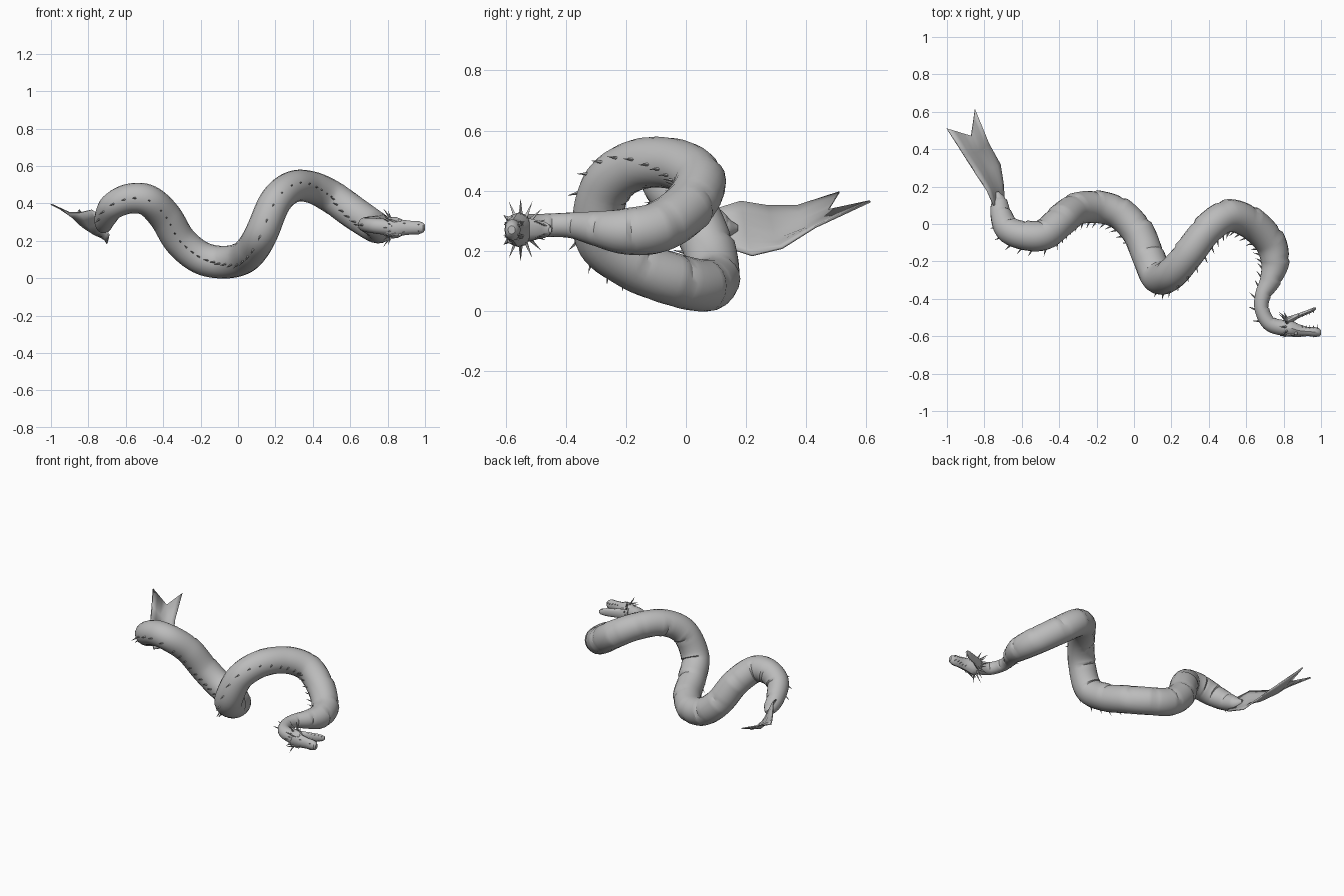
import bpy, bmesh, math
from mathutils import Vector, Matrix

cube = bpy.data.objects.get("Cube")
if cube:
    bpy.data.objects.remove(cube)

grey = bpy.data.materials.new("scale grey")
grey.use_nodes = True
colour = (0.5, 0.5, 0.5, 1)
grey.diffuse_color = colour
grey.node_tree.nodes["Principled BSDF"].inputs["Base Color"].default_value = colour

# Spine path from tail to head: x, y, z, radius
PATH = [
    (-.735, .17, .275, .012), (-.72, .12, .28, .042), (-.71, .05, .32, .058),
    (-.67, -.03, .385, .072), (-.58, -.06, .425, .08), (-.48, -.055, .415, .084),
    (-.39, .02, .33, .088), (-.31, .08, .2, .088), (-.2, .093, .11, .088),
    (-.08, .06, .085, .087), (.02, -.04, .105, .088), (.08, -.18, .16, .088),
    (.13, -.285, .25, .088), (.2, -.265, .41, .086), (.29, -.16, .487, .085),
    (.39, -.03, .487, .085), (.5, .045, .435, .088), (.62, .01, .35, .088),
    (.725, -.09, .28, .085), (.755, -.2, .265, .077), (.73, -.3, .275, .058),
    (.69, -.38, .285, .043), (.685, -.46, .285, .039), (.73, -.535, .28, .041),
    (.83, -.56, .27, .044),
]
STEPS = 8
SIDES = 20


def finish(bm, name, angle=35):
    bmesh.ops.recalc_face_normals(bm, faces=bm.faces)
    mesh = bpy.data.meshes.new(name)
    bm.to_mesh(mesh)
    bm.free()
    obj = bpy.data.objects.new(name, mesh)
    bpy.context.collection.objects.link(obj)
    mesh.materials.append(grey)
    bpy.ops.object.select_all(action='DESELECT')
    obj.select_set(True)
    bpy.context.view_layer.objects.active = obj
    bpy.ops.object.shade_smooth_by_angle(angle=math.radians(angle))
    return obj


def loft(name, rings, angle=35):
    bm = bmesh.new()
    loops = [[bm.verts.new(p) for p in ring] for ring in rings]
    for a, b in zip(loops, loops[1:]):
        for i in range(len(a)):
            j = (i + 1) % len(a)
            bm.faces.new((a[i], a[j], b[j], b[i]))
    bm.faces.new(loops[0])
    bm.faces.new(loops[-1])
    return finish(bm, name, angle)


def spike(bm, base, tip, width, sides=5):
    base, tip = Vector(base), Vector(tip)
    axis = tip - base
    matrix = axis.to_track_quat('Z', 'Y').to_matrix().to_4x4()
    matrix.translation = (base + tip) / 2
    bmesh.ops.create_cone(bm, cap_ends=True, segments=sides, radius1=width,
                          radius2=0, depth=axis.length, matrix=matrix)


def sample(points):
    """Smooth curve through the points, evenly divided between them."""
    pts = [Vector(p) for p in points]
    pts = [2 * pts[0] - pts[1]] + pts + [2 * pts[-1] - pts[-2]]
    out = []
    for a, b, c, d in zip(pts, pts[1:], pts[2:], pts[3:]):
        for k in range(STEPS):
            t = k / STEPS
            out.append(b + (c - a) * t / 2 + (2 * a - 5 * b + 4 * c - d) * t * t / 2
                       + (3 * b - a - 3 * c + d) * t ** 3 / 2)
    return out + [pts[-2]]


# Frames along the spine; the back of the animal is turned to the front
curve = sample(PATH)
centres = [p.to_3d() for p in curve]
frames = []
for i, p in enumerate(centres):
    tangent = (centres[min(i + 1, len(centres) - 1)] - centres[max(i - 1, 0)]).normalized()
    lean = max(0, 1 - i / (4 * STEPS))
    if i > 16 * STEPS:
        lean = math.sin(math.pi * (i - 16 * STEPS) / (8 * STEPS)) * 2
    back = Vector((-lean, -1, 0))
    back = (back - tangent * back.dot(tangent)).normalized()
    frames.append((p, tangent, back, tangent.cross(back), curve[i].w))

# Body with overlapping belly plates
rings = []
for i, (p, tangent, back, side, r) in enumerate(frames):
    ring = []
    for k in range(SIDES):
        a = math.tau * k / SIDES
        belly = max(0, -math.cos(a) - 0.3)
        notch = (0, 0.02, 0.04, 0.05, 0.06, 0.07, 0.08, 0.16)[i % 8] * belly
        ring.append(p + r * (1 - notch) * (back * math.cos(a) + side * math.sin(a)))
    rings.append(ring)
loft("body", rings, 30)

# Row of spines down the back
bm = bmesh.new()
travelled = 0
for (p, tangent, back, side, r), prev in zip(frames[STEPS * 2:-STEPS], frames[STEPS * 2 - 1:]):
    travelled += (p - prev[0]).length
    if travelled > 0.05:
        travelled = 0
        root = p + back * r * 0.95
        spike(bm, root, root + back * 0.034 - tangent * 0.02, 0.006, 4)
finish(bm, "back_spines")

# Forked, cupped tail fin: left edge, right edge, sag of the middle
FIN = [
    ((-.75, .1, .34), (-.69, .08, .23), (0, 0, 0)),
    ((-.785, .18, .365), (-.7, .22, .185), (.01, 0, -.03)),
    ((-.845, .27, .35), (-.715, .32, .21), (.01, 0, -.045)),
    ((-.91, .37, .35), (-.775, .43, .28), (.01, -.01, -.04)),
    ((-1, .51, .395), (-.85, .613, .365), (.055, -.09, -.045)),
]
bm = bmesh.new()
COLS = 6
rows = []
for left, right, sag in FIN:
    row = []
    for k in range(COLS + 1):
        t = k / COLS
        tent = 1 - abs(2 * t - 1)
        row.append(bm.verts.new(Vector(left).lerp(Vector(right), t) + Vector(sag) * tent))
    rows.append(row)
for a, b in zip(rows, rows[1:]):
    for k in range(COLS):
        bm.faces.new((a[k], a[k + 1], b[k + 1], b[k]))
fin = finish(bm, "tail_fin")
thick = fin.modifiers.new("thickness", 'SOLIDIFY')
thick.thickness = 0.008
thick.offset = 0

# Head: lofts along x, mirrored about the height of the eyes
EYE_Z = 0.27


def head_loft(name, sections):
    rings = []
    for x, y, deep, wide in sections:
        rings.append([(x, y + deep * math.cos(math.tau * k / 12),
                       EYE_Z + wide * math.sin(math.tau * k / 12)) for k in range(12)])
    loft(name, rings)


head_loft("skull_and_snout", [
    (.77, -.55, .03, .035), (.81, -.555, .045, .058), (.85, -.56, .043, .056),
    (.88, -.57, .034, .042), (.93, -.575, .024, .036), (.965, -.577, .027, .036),
    (.99, -.58, .022, .026), (1, -.58, .012, .014)])
head_loft("lower_jaw", [
    (.8, -.53, .025, .04), (.84, -.51, .02, .036), (.88, -.49, .013, .03),
    (.93, -.47, .011, .027), (.96, -.458, .011, .02), (.972, -.452, .005, .01)])

bm = bmesh.new()
for s in (-1, 1):
    place = Matrix.Translation((.865, -.583, EYE_Z + s * .036))
    bmesh.ops.create_uvsphere(bm, u_segments=10, v_segments=6, radius=0.011, matrix=place)
finish(bm, "eyes")

# Horns over the eyes and nostril bumps
bm = bmesh.new()
for s in (-1, 1):
    spike(bm, (.85, -.585, EYE_Z + s * .03), (.79, -.607, EYE_Z + s * .05), .011)
    spike(bm, (.975, -.585, EYE_Z + s * .016), (.96, -.607, EYE_Z + s * .018), .009)
    spike(bm, (.9, -.585, EYE_Z + s * .02), (.88, -.605, EYE_Z + s * .025), .008)
finish(bm, "horns")

# Teeth along both jaws
bm = bmesh.new()
for s in (-1, 1):
    for k in range(5):
        x = .9 + k * .02
        z = EYE_Z + s * (.027 - k * .003)
        spike(bm, (x, -.56, z), (x, -.537, z), .004, 4)
        y = -.485 + k * .006
        spike(bm, (x - .02, y, z), (x - .02, y - .02, z), .004, 4)
finish(bm, "teeth")

# Frill of spikes round the back of the head
bm = bmesh.new()
hub = Vector((.825, -.55, EYE_Z))
for k in range(16):
    a = math.tau * k / 16
    out = Vector((0, math.cos(a), math.sin(a)))
    reach = 0.08 + 0.025 * abs(out.z) - (0.03 if out.y < -0.5 else 0)
    swept = Vector((0.05 - 0.025 * (k % 2), 0, 0))
    spike(bm, hub + out * .035, hub + out * reach - swept, .009, 4)
finish(bm, "head_frill")
